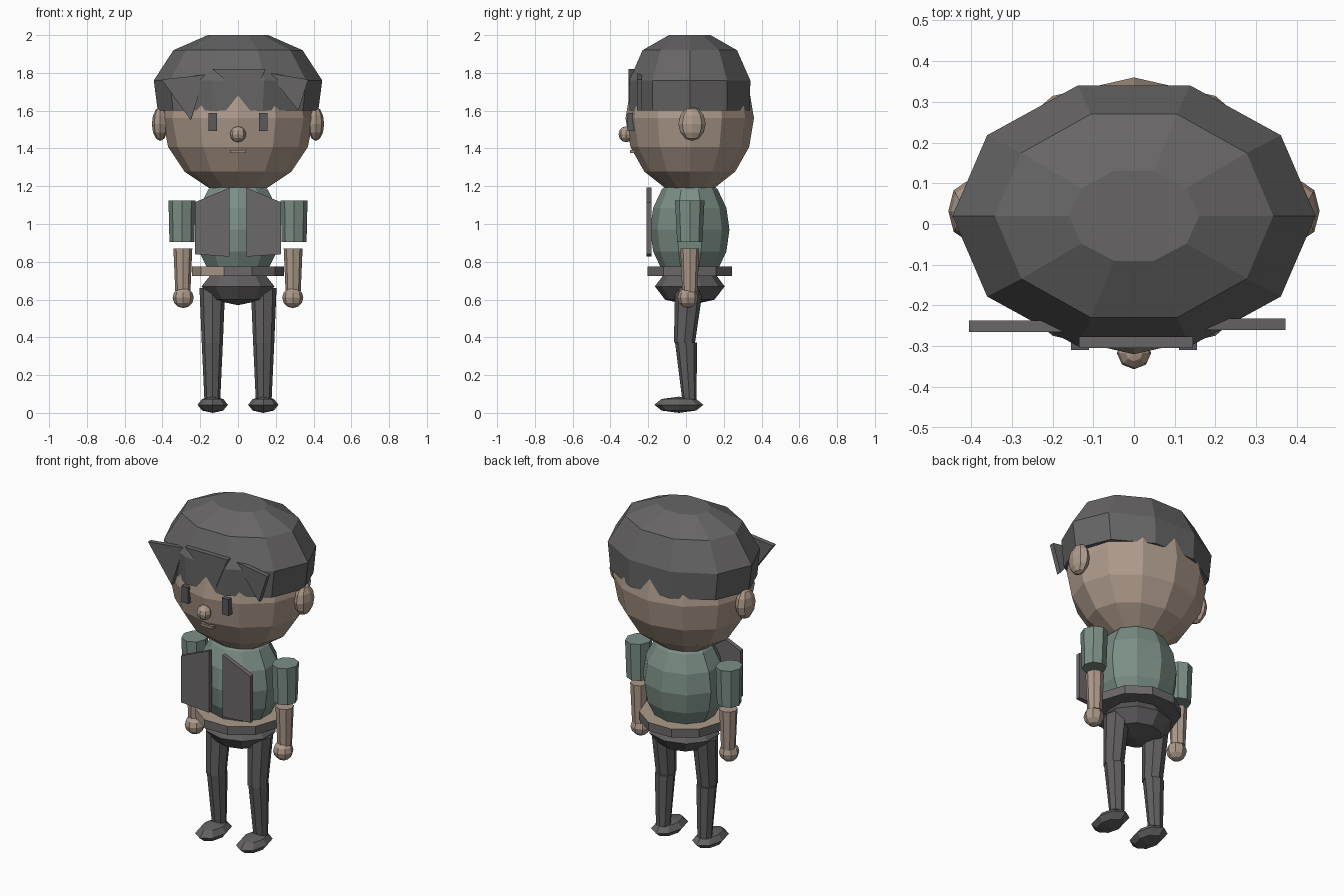
import bpy, bmesh, math

if "Cube" in bpy.data.objects:
    bpy.data.objects.remove(bpy.data.objects["Cube"])


def material(name, r, g, b):
    m = bpy.data.materials.new(name)
    m.diffuse_color = (r, g, b, 1)
    m.use_nodes = True
    m.node_tree.nodes["Principled BSDF"].inputs["Base Color"].default_value = m.diffuse_color
    return m


SKIN = material("skin", 0.42, 0.325, 0.26)
HAIR = material("hair_grey", 0.135, 0.13, 0.13)
SHIRT = material("shirt_green", 0.20, 0.275, 0.24)
VEST = material("vest_grey", 0.15, 0.138, 0.142)
DARK = material("trouser_grey", 0.118, 0.112, 0.116)
BELT = material("belt_grey", 0.145, 0.138, 0.138)
SHOE = material("shoe_grey", 0.125, 0.12, 0.122)
EYE = material("eye_grey", 0.10, 0.10, 0.11)
MOUTH = material("mouth_brown", 0.33, 0.24, 0.20)


def finish(name, bm, *mats):
    bmesh.ops.remove_doubles(bm, verts=bm.verts, dist=0.0003)
    bmesh.ops.recalc_face_normals(bm, faces=bm.faces)
    me = bpy.data.meshes.new(name)
    bm.to_mesh(me)
    bm.free()
    for m in mats:
        me.materials.append(m)
    ob = bpy.data.objects.new(name, me)
    bpy.context.collection.objects.link(ob)
    return ob


def loft(name, mat, n, rings, turn=0.0):
    """Stack of elliptical rings (z, rx, ry, cx, cy), capped at both ends."""
    bm = bmesh.new()
    rows = []
    for z, rx, ry, cx, cy in rings:
        row = []
        for i in range(n):
            a = 2 * math.pi * (i + turn) / n
            row.append(bm.verts.new((cx + rx * math.cos(a), cy + ry * math.sin(a), z)))
        rows.append(row)
    for lo, hi in zip(rows, rows[1:]):
        for i in range(n):
            j = (i + 1) % n
            bm.faces.new((lo[i], lo[j], hi[j], hi[i]))
    bm.faces.new(rows[0][::-1])
    bm.faces.new(rows[-1])
    return finish(name, bm, mat)


def ball(name, mat, centre, radii, n, rows):
    """Faceted ellipsoid."""
    bm = bmesh.new()
    bmesh.ops.create_uvsphere(bm, u_segments=n, v_segments=rows, radius=1)
    for v in bm.verts:
        v.co = [c + r * p for c, r, p in zip(centre, radii, v.co)]
    return finish(name, bm, mat)


def plate(name, mat, outline, y0, y1):
    """Flat panel from an (x, z) outline, extruded along y."""
    bm = bmesh.new()
    f = bm.faces.new([bm.verts.new((x, y0, z)) for x, z in outline])
    new = bmesh.ops.extrude_face_region(bm, geom=[f])["geom"]
    for v in new:
        if isinstance(v, bmesh.types.BMVert):
            v.co.y = y1
    return finish(name, bm, mat)


def rect(cx, cz, hw, hh):
    return [(cx - hw, cz - hh), (cx + hw, cz - hh), (cx + hw, cz + hh), (cx - hw, cz + hh)]


# Head and facial features
ball("head", SKIN, (0, 0.02, 1.56), (0.40, 0.34, 0.40), 12, 8)
ball("nose", SKIN, (0, -0.317, 1.475), (0.042, 0.04, 0.042), 8, 6)
plate("mouth", MOUTH, rect(0, 1.385, 0.042, 0.008), -0.297, -0.27)

# Hair cap: its lower edge dips into the head, leaving a ragged hairline
loft("hair_cap", HAIR, 10, [
    (1.60, 0.425, 0.335, 0, 0.02),
    (1.76, 0.446, 0.337, 0, 0.02),
    (1.92, 0.342, 0.263, 0, 0.02),
    (2.00, 0.160, 0.116, 0, 0.02)])

# Fringe spikes
plate("fringe_left", HAIR, [(-0.405, 1.765), (-0.25, 1.55), (-0.175, 1.79)], -0.265, -0.237)
plate("fringe_middle", HAIR, [(-0.135, 1.82), (0.07, 1.64), (0.145, 1.82)], -0.305, -0.276)
plate("fringe_right", HAIR, [(0.16, 1.80), (0.32, 1.60), (0.372, 1.765)], -0.26, -0.232)

# Torso
ball("shirt", SHIRT, (0, 0.02, 0.97), (0.235, 0.21, 0.30), 10, 8)
ball("hips", DARK, (0, 0.02, 0.67), (0.203, 0.185, 0.10), 10, 4)

# Waistband: bare skin on top and at the front left, grey elsewhere
band = loft("waistband", BELT, 10, [(0.725, 0.243, 0.236, 0, 0.02),
                                    (0.775, 0.243, 0.236, 0, 0.02)])
band.data.materials.append(SKIN)
for p in band.data.polygons:
    front_left = p.center.x < -0.08 and p.center.y < 0.0
    p.material_index = 1 if p.normal.z > 0.5 or front_left else 0

# Paired parts
for s, side in ((-1, "left"), (1, "right")):
    plate("eye_" + side, EYE, rect(s * 0.133, 1.54, 0.022, 0.048), -0.31, -0.275)
    ball("ear_" + side, SKIN, (s * 0.412, 0.032, 1.53), (0.044, 0.072, 0.09), 8, 6)
    plate("vest_" + side, VEST, [(s * 0.228, 1.115), (s * 0.044, 1.193),
                                 (s * 0.044, 0.827), (s * 0.228, 0.84)], -0.21, -0.183)
    x = s * 0.297
    loft("sleeve_" + side, SHIRT, 8, [(0.905, 0.066, 0.067, x, 0.02),
                                      (1.125, 0.071, 0.078, x, 0.02)])
    x = s * 0.292
    loft("forearm_" + side, SKIN, 8, [(0.64, 0.040, 0.040, x, 0.02),
                                      (0.87, 0.050, 0.050, x, 0.02)])
    ball("hand_" + side, SKIN, (s * 0.29, 0.01, 0.61), (0.056, 0.055, 0.055), 8, 6)
    x = s * 0.136
    loft("thigh_" + side, DARK, 8, [(0.373, 0.056, 0.056, x, -0.008),
                                    (0.66, 0.068, 0.074, x, 0.016)])
    loft("shin_" + side, DARK, 8, [(0.07, 0.042, 0.038, x, 0.018),
                                   (0.372, 0.056, 0.058, x, 0.0)])
    ball("shoe_" + side, SHOE, (s * 0.134, -0.038, 0.043), (0.08, 0.13, 0.043), 8, 4)
